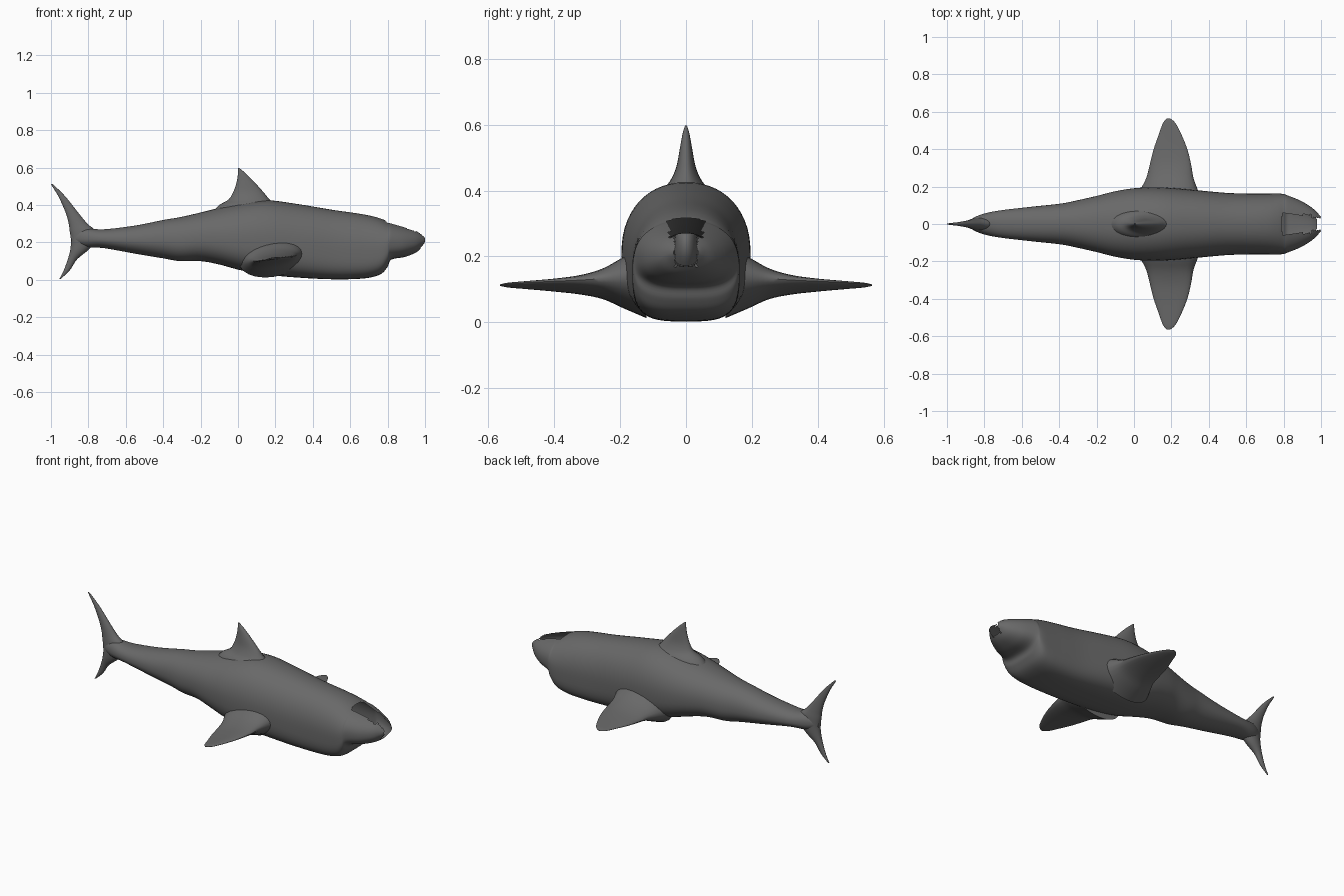
import bpy, bmesh, math
from mathutils import Vector

grey = bpy.data.materials.new("dark grey skin")
grey.diffuse_color = (0.14, 0.14, 0.14, 1)


def smooth_stations(st, sub):
    """Catmull-Rom refinement of a list of station tuples."""
    out = []
    for i in range(len(st) - 1):
        p0, p1, p2, p3 = (st[max(i - 1, 0)], st[i], st[i + 1], st[min(i + 2, len(st) - 1)])
        for k in range(sub):
            t = k / sub
            out.append([0.5 * (2 * b + (c - a) * t + (2 * a - 5 * b + 4 * c - d) * t * t
                               + (3 * b - a - 3 * c + d) * t ** 3)
                        for a, b, c, d in zip(p0, p1, p2, p3)])
    out.append(list(st[-1]))
    return out


def spow(v, e):
    return math.copysign(abs(v) ** e, v)


def loft(name, stations, ring, n, sub=4, hole=None):
    """Skin closed rings generated from refined stations."""
    bm = bmesh.new()
    rings = [[bm.verts.new(ring(s, 2 * math.pi * k / n)) for k in range(n)]
             for s in smooth_stations(stations, sub)]
    for a, b in zip(rings, rings[1:]):
        for k in range(n):
            bm.faces.new((a[k], a[(k + 1) % n], b[(k + 1) % n], b[k]))
    bm.faces.new(rings[0][::-1])
    bm.faces.new(rings[-1])
    bmesh.ops.recalc_face_normals(bm, faces=bm.faces)
    if hole:
        bmesh.ops.delete(bm, geom=[f for f in bm.faces if hole(f.calc_center_median())],
                         context='FACES')
    me = bpy.data.meshes.new(name)
    bm.to_mesh(me)
    bm.free()
    me.materials.append(grey)
    ob = bpy.data.objects.new(name, me)
    bpy.context.collection.objects.link(ob)
    bpy.ops.object.select_all(action='DESELECT')
    ob.select_set(True)
    bpy.context.view_layer.objects.active = ob
    bpy.ops.object.shade_smooth_by_angle(angle=math.radians(45))
    return ob


# Body: x, bottom z, top z, half width, underside squareness
body = [(-0.89, 0.20, 0.25, 0.015, 2), (-0.82, 0.175, 0.275, 0.05, 2),
        (-0.72, 0.17, 0.27, 0.072, 2), (-0.55, 0.14, 0.29, 0.092, 2),
        (-0.40, 0.115, 0.32, 0.108, 2.1), (-0.31, 0.1, 0.335, 0.125, 2.2),
        (-0.2, 0.1, 0.36, 0.15, 2.3), (-0.1, 0.082, 0.385, 0.175, 2.5),
        (0.02, 0.05, 0.412, 0.193, 2.7), (0.16, 0.027, 0.425, 0.195, 3),
        (0.32, 0.012, 0.405, 0.182, 3.2), (0.5, 0.003, 0.375, 0.166, 3.5),
        (0.64, 0.005, 0.355, 0.163, 3.6), (0.72, 0.015, 0.34, 0.163, 3.6),
        (0.77, 0.035, 0.325, 0.163, 3.5), (0.80, 0.07, 0.312, 0.16, 3.2),
        (0.82, 0.108, 0.306, 0.153, 2.8), (0.89, 0.122, 0.285, 0.125, 2.4),
        (0.95, 0.145, 0.265, 0.088, 2.2), (0.985, 0.175, 0.245, 0.055, 2),
        (1.0, 0.195, 0.23, 0.038, 2)]


def body_ring(s, a):
    x, zb, zt, hw, nb = s
    zc = zb + 0.45 * (zt - zb)
    up = math.sin(a) >= 0
    n = 2.2 if up else nb
    return Vector((x, hw * spow(math.cos(a), 2 / n),
                   zc + (zt - zc if up else zc - zb) * spow(math.sin(a), 2 / n)))


def snout_hole(c):
    # Open patch on top of the snout and the notch at its tip
    return (0.79 < c.x < 0.95 and abs(c.y) < 0.05 and c.z > 0.24) or \
           (c.x >= 0.95 and abs(c.y) < 0.033 and c.z > 0.17)


loft("body", body, body_ring, 56, 5, snout_hole)


# Pectoral fins: y, x centre, half chord, z centre, half thickness
pectoral = [(0.12, 0.185, 0.18, 0.12, 0.105), (0.19, 0.188, 0.15, 0.12, 0.075),
            (0.25, 0.192, 0.125, 0.117, 0.045), (0.32, 0.195, 0.11, 0.114, 0.026),
            (0.40, 0.195, 0.09, 0.113, 0.016), (0.48, 0.193, 0.06, 0.113, 0.01),
            (0.54, 0.188, 0.033, 0.113, 0.006), (0.565, 0.185, 0.008, 0.113, 0.002)]
for side, label in ((1, "left"), (-1, "right")):
    def pectoral_ring(s, a, side=side):
        y, cx, hx, cz, hz = s
        dx = hx * math.cos(a)
        return Vector((cx + dx, side * y, cz + 0.13 * dx + hz * math.sin(a)))
    loft(label + "_pectoral_fin", pectoral, pectoral_ring, 24)


# Upright fins: z, rear x, front x, half thickness
def upright_ring(s, a):
    z, x0, x1, t = s
    return Vector(((x0 + x1) / 2 + (x1 - x0) / 2 * math.cos(a), t * math.sin(a), z))


dorsal = [(0.36, -0.14, 0.24, 0.09), (0.40, -0.10, 0.2, 0.072), (0.43, -0.05, 0.168, 0.048),
          (0.47, -0.025, 0.135, 0.03), (0.52, -0.008, 0.09, 0.02),
          (0.57, 0.0, 0.04, 0.011), (0.597, 0.0, 0.008, 0.003)]
loft("dorsal_fin", dorsal, upright_ring, 24)

tail = [(0.005, -0.955, -0.948, 0.003), (0.05, -0.932, -0.90, 0.010), (0.11, -0.91, -0.86, 0.018),
        (0.16, -0.897, -0.80, 0.03), (0.21, -0.893, -0.76, 0.035), (0.26, -0.90, -0.76, 0.033),
        (0.30, -0.905, -0.805, 0.026), (0.36, -0.922, -0.855, 0.018),
        (0.44, -0.957, -0.918, 0.010), (0.495, -0.99, -0.972, 0.005), (0.512, -1.0, -0.99, 0.002)]
loft("tail_fin", tail, upright_ring, 24)
